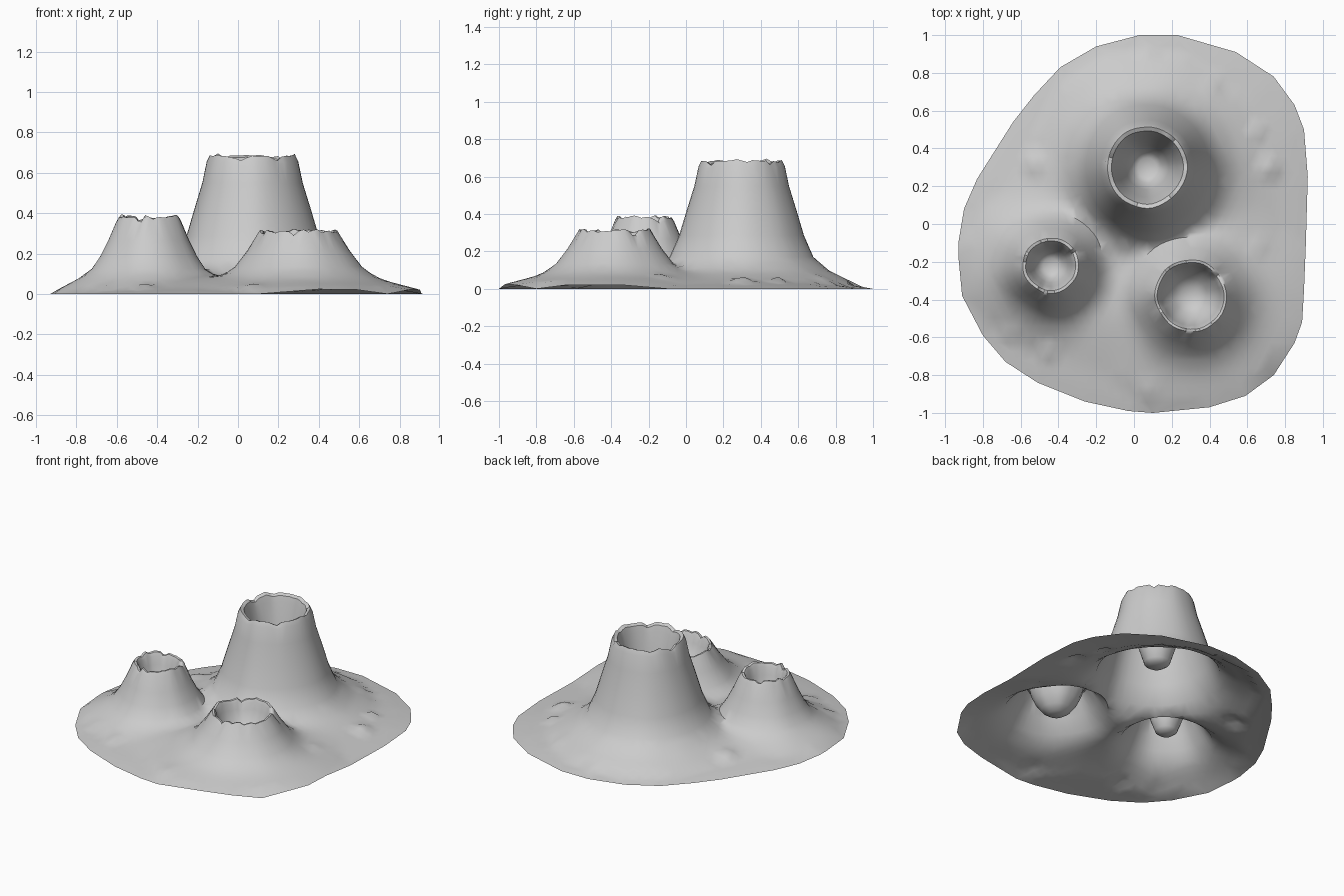
import bpy, math
from mathutils import Vector, geometry, noise

if "Cube" in bpy.data.objects:
    bpy.data.objects.remove(bpy.data.objects["Cube"])

# Ground outline, counter-clockwise seen from above
OUTLINE = [(.92, .25), (.90, .5), (.85, .63), (.74, .78), (.54, .91), (.23, 1), (.03, 1), (-.2, .94),
           (-.39, .83), (-.53, .68), (-.64, .54), (-.83, .24), (-.9, .08), (-.93, -.1), (-.93, -.17),
           (-.91, -.38), (-.8, -.59), (-.68, -.73), (-.51, -.84), (-.26, -.94), (-.03, -.99), (.1, -1),
           (.4, -.97), (.59, -.91), (.74, -.8), (.85, -.63), (.89, -.52), (.90, -.35), (.91, -.1)]

# Cones: centre, rim radius, notch angles, profile (radius, height) from crater floor to foot
CONES = [
    dict(c=(.07, .30), rim=.205, notch=(.75, 2.9, 4.5, 5.3), prof=[
        (0, .225), (.05, .228), (.08, .25), (.115, .36), (.155, .52), (.18, .635), (.192, .675), (.213, .685),
        (.228, .655), (.25, .55), (.29, .42), (.33, .285), (.38, .17), (.46, .10), (.6, .03)]),
    dict(c=(-.44, -.22), rim=.14, notch=(.5, 1.9, 4.4), prof=[
        (0, .165), (.04, .168), (.068, .19), (.09, .25), (.11, .31), (.122, .36), (.132, .38), (.147, .382),
        (.16, .36), (.2, .265), (.24, .185), (.28, .125), (.33, .085), (.45, .02)]),
    dict(c=(.30, -.38), rim=.18, notch=(.6, 2.2, 3.5, 4.6), prof=[
        (0, .10), (.05, .105), (.09, .135), (.13, .19), (.155, .25), (.166, .295), (.175, .312), (.188, .314),
        (.2, .295), (.25, .215), (.31, .135), (.37, .09), (.43, .065), (.6, .02)]),
]
# Loose stones: x, y, radius
BUMPS = [(.40, .72, .07), (.72, .30, .07), (.66, -.12, .05), (.08, -.88, .08), (.83, -.53, .06),
         (-.66, -.58, .06), (-.53, .32, .07), (-.85, -.12, .05), (-.46, -.68, .05), (.65, .5, .04)]


def wobble(k, a):
    """Irregular cone radius factor around the axis."""
    return 1 + .05 * noise.noise(Vector((1.6 * math.cos(a), 1.6 * math.sin(a), 5.3 + k * 7)))


def interp(prof, r):
    for (r0, z0), (r1, z1) in zip(prof, prof[1:]):
        if r <= r1:
            return z0 + (z1 - z0) * (r - r0) / (r1 - r0)
    return 0


def edge_fraction(p):
    """0 at the centre, 1 on the outline."""
    best = 0
    for a, b in zip(OUTLINE, OUTLINE[1:] + OUTLINE[:1]):
        n = Vector((b[1] - a[1], a[0] - b[0]))
        best = max(best, p.dot(n) / Vector(a).dot(n))
    return min(best, 1)


def height(p):
    t = min((1 - edge_fraction(p)) / .5, 1)
    ground = .085 * (t * t * (3 - 2 * t) * .6 + t * .4)
    z = ground
    for x, y, r in BUMPS:
        d = (p - Vector((x, y))).length / r
        z += .028 * max(0, 1 - d * d)
    for k, cone in enumerate(CONES):
        v = p - Vector(cone['c'])
        a = math.atan2(v.y, v.x)
        r = v.length / wobble(k, a)
        h = interp(cone['prof'], r)
        # chipped lip
        chip = .022 * noise.noise(Vector((4 * math.cos(a), 4 * math.sin(a), k * 3.1)))
        for n in cone['notch']:
            d = math.atan2(math.sin(a - n), math.cos(a - n))
            chip -= .028 * math.exp(-(d / .09) ** 2)
        h += chip * math.exp(-((r - cone['rim']) / .03) ** 2)
        if r < cone['rim']:
            return h
        # smooth blend of cone foot and ground
        w = .03
        q = max(w - abs(z - h), 0) / w
        z = max(z, h) + q * q * w * .25 * min(t * 3, 1)
    return z


# Plan points: outline, rings round each cone, then a loose grid between them
pts = [Vector(p) for p in OUTLINE]
for k, cone in enumerate(CONES):
    reach = (.40, .31, .34)[k]
    radii = [r for r, _ in cone['prof'] if r <= reach]
    for i, r in enumerate(radii):
        count = 1 if r == 0 else (16 if r < .07 else 48)
        for j in range(count):
            a = 2 * math.pi * j / count
            q = Vector(cone['c']) + Vector((math.cos(a), math.sin(a))) * r * wobble(k, a)
            if edge_fraction(q) < .96:
                pts.append(q)
    cone['reach'] = max(radii) + .025
step = .045
for i in range(-23, 24):
    for j in range(-23, 24):
        p = Vector((i * step + (j % 2) * step / 2, j * step))
        if edge_fraction(p) < .965 and all((p - Vector(c['c'])).length > c['reach'] for c in CONES):
            pts.append(p)

n = len(OUTLINE)
edges = [(i, (i + 1) % n) for i in range(n)]
flat = geometry.delaunay_2d_cdt(pts, edges, [], 1, 1e-5)

# Single open terrain skin
mesh = bpy.data.meshes.new("volcano_terrain")
mesh.from_pydata([(p.x, p.y, height(p)) for p in flat[0]], [], flat[2])
mesh.update()
terrain = bpy.data.objects.new("volcano_terrain", mesh)
bpy.context.collection.objects.link(terrain)
bpy.context.view_layer.objects.active = terrain
terrain.select_set(True)
bpy.ops.object.shade_smooth_by_angle(angle=math.radians(40))
